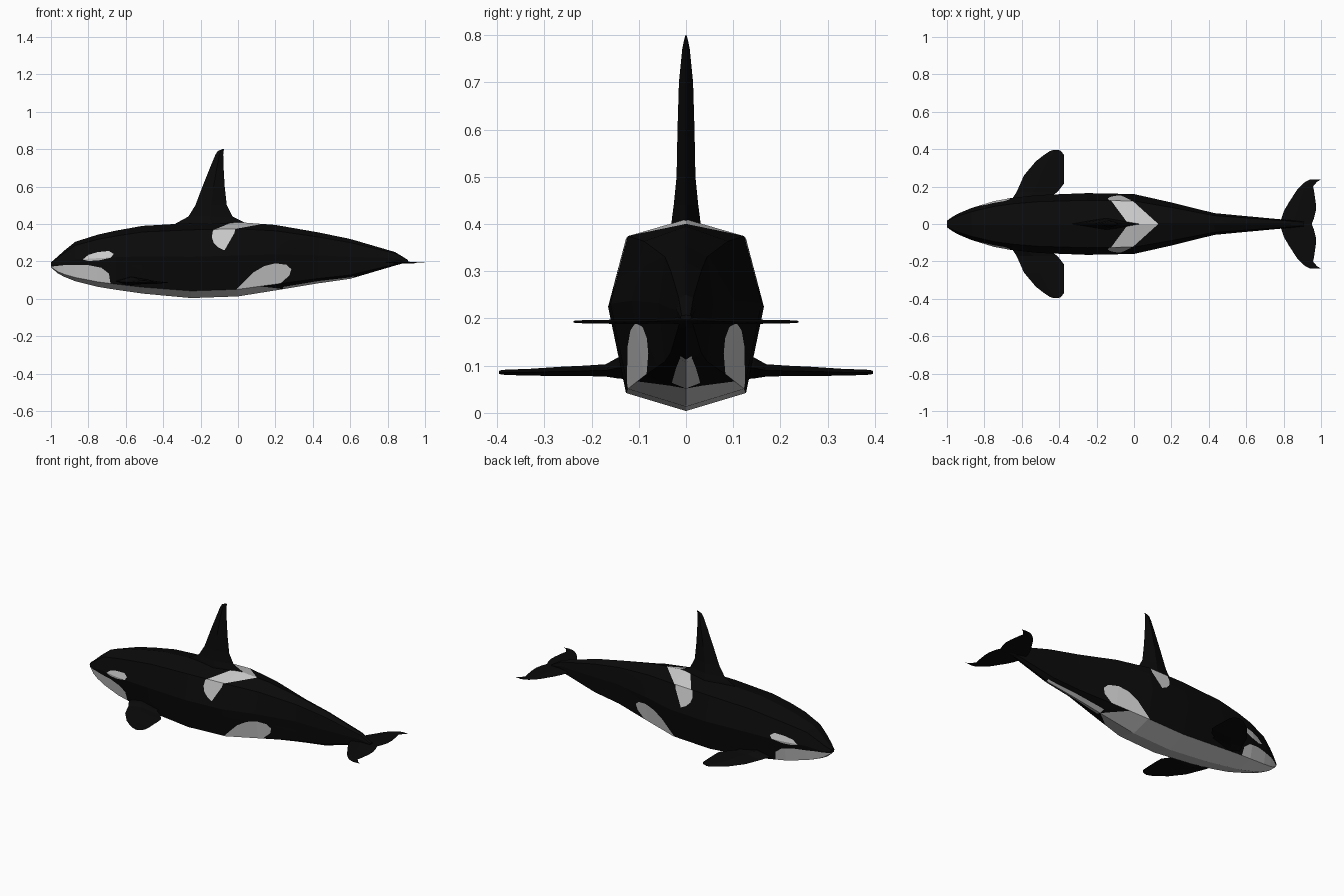
import bpy, bmesh
from mathutils import Vector

if "Cube" in bpy.data.objects:
    bpy.data.objects.remove(bpy.data.objects["Cube"])


def material(name, v):
    m = bpy.data.materials.new(name)
    m.diffuse_color = (v, v, v, 1)
    m.use_nodes = True
    m.node_tree.nodes["Principled BSDF"].inputs["Base Color"].default_value = m.diffuse_color
    return m


BLACK = material("black skin", 0.003)
WHITE = material("white patch", 0.6)


def loft(rings):
    """Skin a row of equal-sized point rings and cap both ends."""
    bm = bmesh.new()
    rows = [[bm.verts.new(p) for p in r] for r in rings]
    n = len(rows[0])
    for a, b in zip(rows, rows[1:]):
        for i in range(n):
            j = (i + 1) % n
            bm.faces.new((a[i], a[j], b[j], b[i]))
    bm.faces.new(rows[0])
    bm.faces.new(rows[-1])
    bmesh.ops.recalc_face_normals(bm, faces=bm.faces)
    return bm


def finish(bm, name):
    me = bpy.data.meshes.new(name)
    bm.to_mesh(me)
    bm.free()
    me.materials.append(BLACK)
    me.materials.append(WHITE)
    ob = bpy.data.objects.new(name, me)
    bpy.context.collection.objects.link(ob)
    return ob


def paint(bm, axis, pts, allowed):
    """Cut a convex outline (projected along axis) into allowed faces and colour it white."""
    def to3(a, b):
        return Vector((a, b, 0)) if axis == 'z' else Vector((a, 0, b))
    pts = [to3(*p) for p in pts]
    mid = sum(pts, Vector()) / len(pts)
    view = Vector((0, 0, 1)) if axis == 'z' else Vector((0, 1, 0))
    for f in bm.faces:
        if f.material_index == 0 and allowed(f.normal):
            f.material_index = 2
    for p, q in zip(pts, pts[1:] + pts[:1]):
        no = (q - p).cross(view).normalized()
        if no.dot(mid - p) < 0:
            no = -no
        faces = [f for f in bm.faces if f.material_index == 2]
        edges = {e for f in faces for e in f.edges}
        verts = {v for f in faces for v in f.verts}
        bmesh.ops.bisect_plane(bm, geom=list(verts) + list(edges) + faces,
                               plane_co=p, plane_no=no, dist=1e-5)
        for f in bm.faces:
            if f.material_index == 2 and no.dot(f.calc_center_median() - p) < 0:
                f.material_index = 0
    for f in bm.faces:
        if f.material_index == 2:
            f.material_index = 1


# Body: x, bottom, top, half width
stations = [
    (-1.0, .168, .195, .018), (-.965, .137, .225, .042), (-.93, .118, .257, .06),
    (-.87, .094, .305, .085), (-.75, .064, .343, .122), (-.65, .048, .365, .14),
    (-.51, .028, .39, .155), (-.25, .004, .405, .165), (0, .013, .41, .16),
    (.2, .045, .395, .115), (.43, .083, .355, .058), (.6, .107, .32, .042),
    (.84, .178, .25, .02), (.91, .197, .207, .012)]
body_rings = []
for x, b, t, w in stations:
    h = t - b
    half = [(.77 * w, t - .09 * h), (w, b + .55 * h), (.77 * w, b + .095 * h)]
    ring = [(x, 0, t)] + [(x, y, z) for y, z in half] + [(x, 0, b)]
    body_rings.append(ring + [(x, -y, z) for y, z in reversed(half)])
body = loft(body_rings)
body.normal_update()


def anywhere(n):
    return True


def on_side(n):
    return abs(n.z) < .65


def on_back(n):
    return n.z > .65


def on_belly(n):
    return n.z < -.6


# Chin, eye patch, flank patch and lower saddle
paint(body, 'y', [(-1.02, .17), (-.93, .18), (-.8, .18), (-.73, .166), (-.69, .135),
                  (-.68, .07), (-.75, 0), (-1.02, 0)], anywhere)
paint(body, 'y', [(-.83, .21), (-.80, .235), (-.75, .25), (-.69, .256), (-.665, .24),
                  (-.68, .22), (-.74, .206), (-.80, .202)], on_side)
paint(body, 'y', [(-.01, .05), (.03, .09), (.08, .14), (.14, .175), (.2, .19), (.26, .182),
                  (.285, .158), (.275, .125), (.23, .085), (.14, .04), (.05, .02)], on_side)
paint(body, 'y', [(-.14, .33), (-.135, .36), (-.11, .42), (.02, .42), (-.02, .35),
                  (-.035, .29), (-.045, .262), (-.07, .258), (-.105, .275), (-.13, .3)], on_side)
# Upper saddle, on each side of the back
for s in (1, -1):
    paint(body, 'z', [(-.13, s * .135), (-.02, s * .135), (.13, 0), (-.03, 0)], on_back)
# Belly, narrowing to a strip towards the tail
paint(body, 'z', [(-1.05, -.2), (.0, -.2), (.12, -.1), (.24, -.03),
                  (.24, .03), (.12, .1), (.0, .2), (-1.05, .2)], on_belly)
paint(body, 'z', [(.24, -.03), (.62, -.012), (.62, .012), (.24, .03)], on_belly)
finish(body, "body")


# Dorsal fin: height, front x, back x, half thickness
dorsal = [(.375, -.38, .08, .032), (.41, -.32, .03, .03), (.44, -.265, -.03, .026),
          (.5, -.228, -.06, .02), (.6, -.19, -.071, .018), (.7, -.15, -.077, .015),
          (.77, -.121, -.079, .008), (.79, -.108, -.077, .004), (.8, -.085, -.075, .001)]
finish(loft([[(a, 0, z), (.5 * (a + b), t, z), (b, 0, z), (.5 * (a + b), -t, z)]
             for z, a, b, t in dorsal]), "dorsal_fin")


def flat_fin(rows, side):
    """Blade running sideways: y, front x, back x, z, half thickness."""
    return loft([[(a, side * y, z), (.6 * a + .4 * b, side * y, z + t), (b, side * y, z),
                  (.6 * a + .4 * b, side * y, z - t)] for y, a, b, z, t in rows])


flipper = [(.10, -.66, -.46, .095, .026), (.145, -.645, -.45, .095, .022),
           (.17, -.628, -.41, .09, .013), (.215, -.608, -.375, .089, .011),
           (.26, -.588, -.373, .088, .01), (.335, -.525, -.373, .086, .007),
           (.37, -.48, -.375, .086, .006), (.39, -.45, -.39, .086, .005),
           (.396, -.43, -.405, .086, .003)]
fluke = [(0, .78, .95, .195, .008), (.03, .788, .962, .195, .006), (.07, .802, .972, .194, .005),
         (.11, .825, .972, .193, .005), (.18, .87, .962, .193, .004), (.2, .887, .957, .193, .004),
         (.225, .915, .978, .193, .003), (.238, .94, 1.0, .193, .002)]
for side, label in ((-1, "near"), (1, "far")):
    finish(flat_fin(flipper, side), "flipper_" + label)
    finish(flat_fin(fluke, side), "tail_fluke_" + label)
